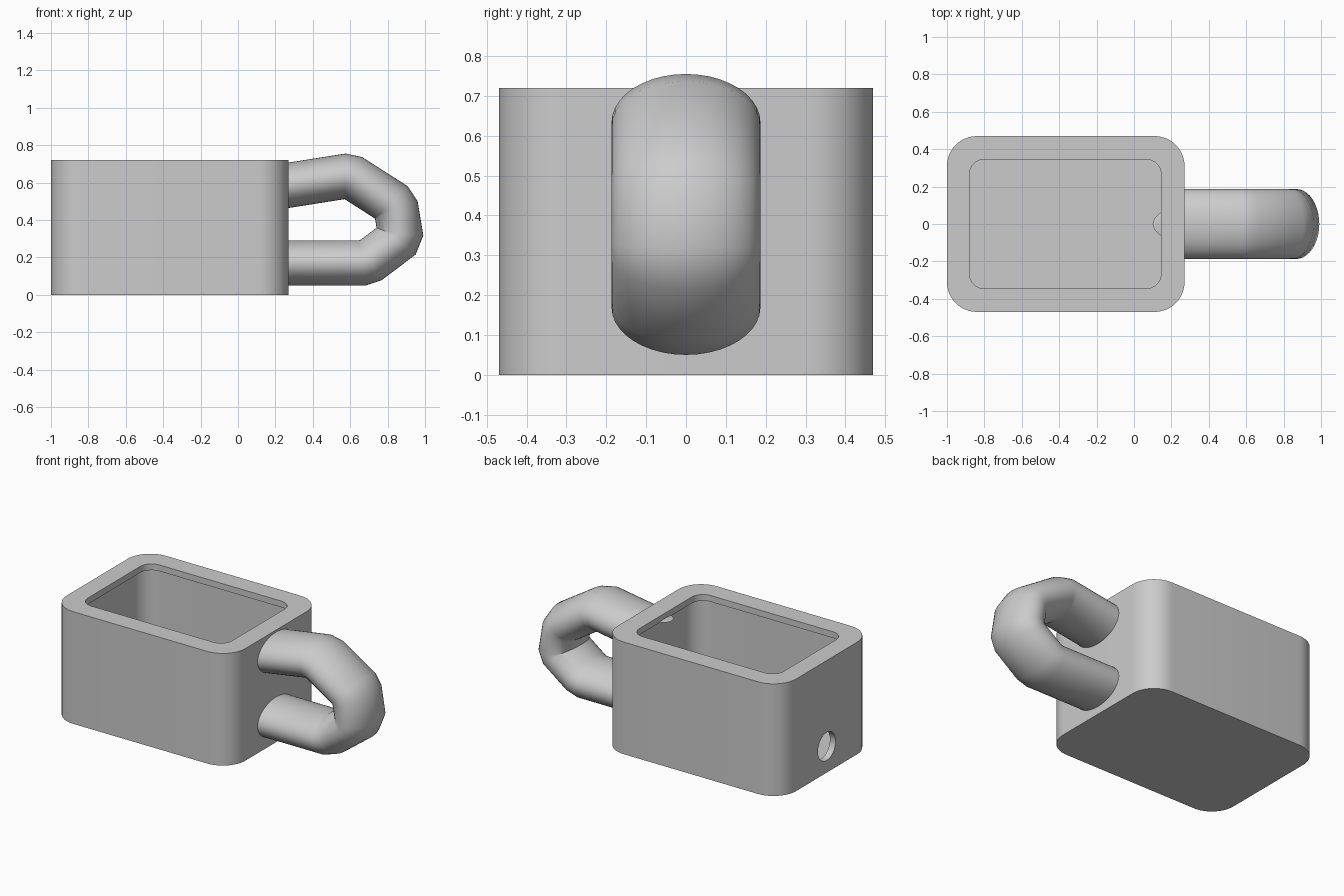
import bpy, bmesh, math
from mathutils import Vector

cube = bpy.data.objects.get("Cube")
if cube:
    bpy.data.objects.remove(cube, do_unlink=True)

grey = bpy.data.materials.new("plain_grey")
grey.use_nodes = True
colour = (0.6, 0.6, 0.6, 1)
grey.diffuse_color = colour
grey.node_tree.nodes["Principled BSDF"].inputs["Base Color"].default_value = colour


def finish(name, bm, helper=False):
    bmesh.ops.recalc_face_normals(bm, faces=bm.faces[:])
    mesh = bpy.data.meshes.new(name)
    bm.to_mesh(mesh)
    bm.free()
    mesh.materials.append(grey)
    ob = bpy.data.objects.new(name, mesh)
    bpy.context.scene.collection.objects.link(ob)
    ob.hide_render = helper
    return ob


def rounded_block(name, x0, x1, half_y, z0, z1, r, helper=False):
    """Vertical prism with rounded upright corners."""
    bm = bmesh.new()
    verts = []
    corners = [(x1 - r, half_y - r), (x0 + r, half_y - r),
               (x0 + r, r - half_y), (x1 - r, r - half_y)]
    for i, (cx, cy) in enumerate(corners):
        for k in range(13):
            a = math.pi / 2 * (i + k / 12)
            verts.append(bm.verts.new((cx + r * math.cos(a), cy + r * math.sin(a), z0)))
    base = bm.faces.new(verts)
    ext = bmesh.ops.extrude_face_region(bm, geom=[base], use_keep_orig=True)
    top = [v for v in ext["geom"] if isinstance(v, bmesh.types.BMVert)]
    bmesh.ops.translate(bm, verts=top, vec=(0, 0, z1 - z0))
    return finish(name, bm, helper)


def cut(ob, cutter):
    bpy.context.view_layer.objects.active = ob
    mod = ob.modifiers.new("cut", "BOOLEAN")
    mod.operation = "DIFFERENCE"
    mod.solver = "EXACT"
    mod.object = cutter
    bpy.ops.object.modifier_apply(modifier=mod.name)


def smooth(ob):
    bpy.ops.object.select_all(action="DESELECT")
    ob.select_set(True)
    bpy.context.view_layer.objects.active = ob
    bpy.ops.object.shade_smooth_by_angle(angle=math.radians(35))


# Hollow body with an overhanging rim
body = rounded_block("body", -1.0, 0.27, 0.47, 0, 0.72, 0.16)
cavity = rounded_block("cavity_cutter", -0.96, 0.23, 0.43, 0.04, 0.68, 0.12, True)
opening = rounded_block("opening_cutter", -0.88, 0.145, 0.345, 0.5, 0.9, 0.08, True)

# Round hole through the end wall
bm = bmesh.new()
bmesh.ops.create_cone(bm, cap_ends=True, segments=32, radius1=0.09, radius2=0.09, depth=0.2)
for v in bm.verts:
    v.co = Vector((v.co.z - 1.0, v.co.x, v.co.y + 0.168))
drill = finish("hole_cutter", bm, True)
for c in (cavity, opening, drill):
    cut(body, c)

# Bent handle: oval section swept along a path with softened corners
corners = [Vector(p) for p in [(0.25, 0.17), (0.69, 0.17), (0.871, 0.306),
                               (0.842, 0.48), (0.596, 0.637), (0.09, 0.557)]]
path = [corners[0]]
for a, b, c in zip(corners, corners[1:], corners[2:]):
    path += [b + (a - b).normalized() * 0.025, b + (c - b).normalized() * 0.025]
path.append(corners[-1])

bm = bmesh.new()
rings = []
sides = 40
for i, p in enumerate(path):
    d_in = (p - path[i - 1]).normalized() if i else (path[1] - p).normalized()
    d_out = (path[i + 1] - p).normalized() if i + 1 < len(path) else d_in
    tangent = (d_in + d_out).normalized()
    side = Vector((tangent.y, -tangent.x)) * 0.12 / tangent.dot(d_in)
    ring = []
    for k in range(sides):
        t = math.tau * k / sides
        q = p + side * math.sin(t)
        ring.append(bm.verts.new((q.x, 0.187 * math.cos(t), q.y)))
    rings.append(ring)
for r0, r1 in zip(rings, rings[1:]):
    for k in range(sides):
        n = (k + 1) % sides
        bm.faces.new((r0[k], r0[n], r1[n], r1[k]))
bm.faces.new(rings[0])
bm.faces.new(rings[-1])
handle = finish("handle", bm)
cut(handle, cavity)

for ob in (body, handle):
    smooth(ob)
for ob in (cavity, opening, drill):
    bpy.data.objects.remove(ob, do_unlink=True)
